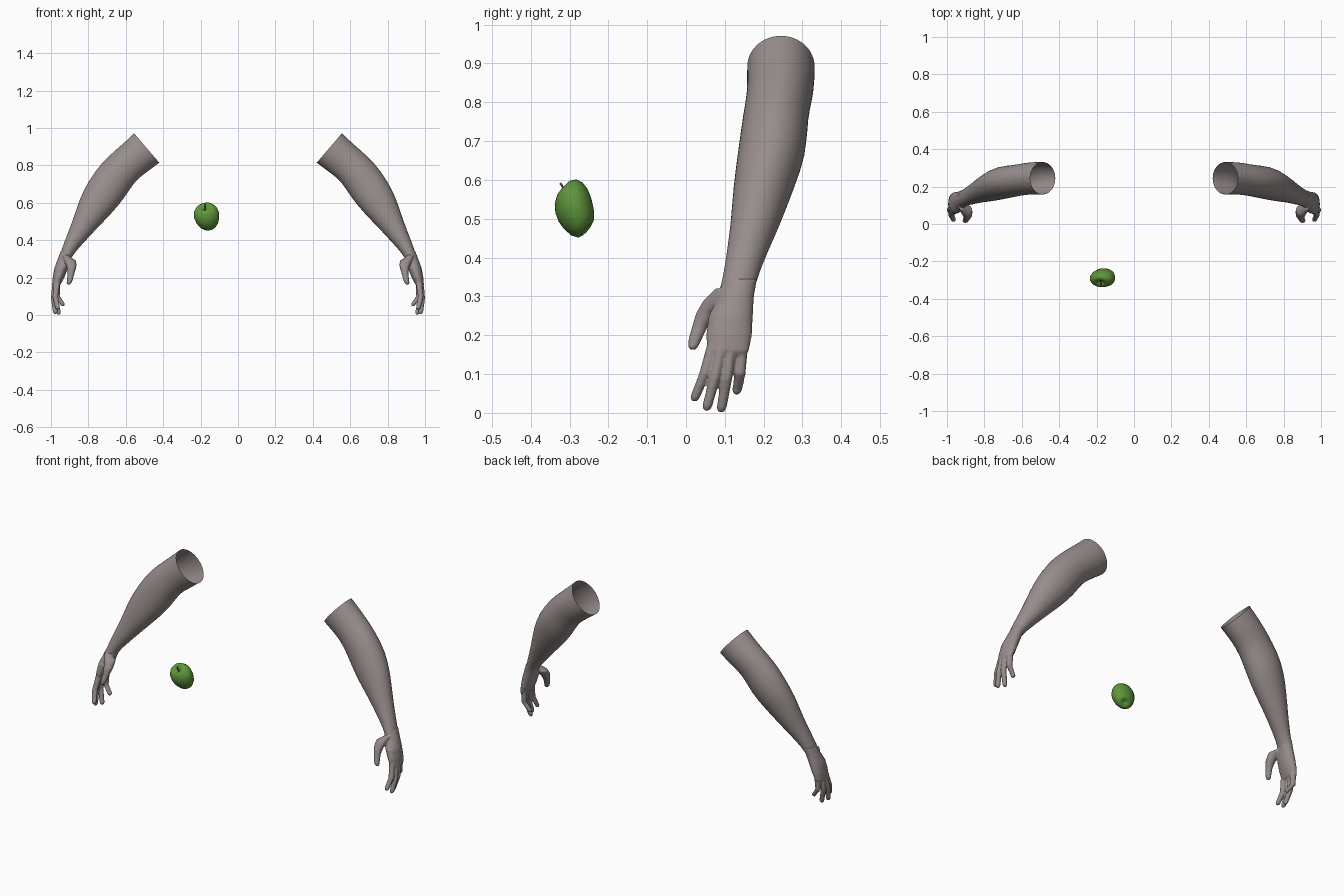
import bpy, bmesh, math
from mathutils import Vector, Matrix

if "Cube" in bpy.data.objects:
    bpy.data.objects.remove(bpy.data.objects["Cube"])


def material(name, color):
    m = bpy.data.materials.new(name)
    m.diffuse_color = (*color, 1)
    m.use_nodes = True
    m.node_tree.nodes["Principled BSDF"].inputs["Base Color"].default_value = m.diffuse_color
    return m


skin = material("grey skin", (0.31, 0.27, 0.26))
green = material("apple green", (0.115, 0.30, 0.045))
brown = material("stem brown", (0.09, 0.06, 0.035))


def loft(bm, sections, sides, caps):
    """Tube through rings given as (centre, half axis a, half axis b)."""
    rings = []
    for c, a, b in sections:
        c, a, b = Vector(c), Vector(a), Vector(b)
        angles = [2 * math.pi * i / sides for i in range(sides)]
        rings.append([bm.verts.new(c + a * math.cos(t) + b * math.sin(t)) for t in angles])
    for r, s in zip(rings, rings[1:]):
        for i in range(sides):
            j = (i + 1) % sides
            bm.faces.new((r[i], r[j], s[j], s[i]))
    if caps:
        bm.faces.new(rings[0])
        bm.faces.new(rings[-1])


def finish(bm, name, mat):
    bmesh.ops.recalc_face_normals(bm, faces=bm.faces[:])
    for f in bm.faces:
        f.smooth = True
    me = bpy.data.meshes.new(name)
    bm.to_mesh(me)
    bm.free()
    me.materials.append(mat)
    ob = bpy.data.objects.new(name, me)
    bpy.context.collection.objects.link(ob)
    return ob


# Arms: open sleeves, each row is outer x, z, inner x, z, front y, back y
arm_rows = [
    (.556, .972, .42, .813, .157, .332), (.60, .93, .455, .788, .156, .332),
    (.655, .882, .495, .757, .157, .328), (.73, .815, .553, .715, .146, .314),
    (.80, .718, .607, .622, .133, .312), (.846, .625, .68, .538, .121, .278),
    (.874, .535, .755, .462, .116, .247), (.905, .45, .82, .392, .106, .212),
    (.935, .375, .872, .335, .096, .186), (.947, .335, .887, .31, .088, .178)]
bm = bmesh.new()
loft(bm, [(((ox + ix) / 2, (y0 + y1) / 2, (oz + iz) / 2),
           ((ox - ix) / 2, 0, (oz - iz) / 2), (0, (y1 - y0) / 2, 0))
          for ox, oz, ix, iz, y0, y1 in arm_rows], 24, False)
arms = finish(bm, "arms", skin)
arms.modifiers.new("smooth form", 'SUBSURF').levels = 1
arms.modifiers["smooth form"].render_levels = 1
arms.modifiers.new("other side", 'MIRROR')

# Hands: palm, thumb and fingers fused into one skin
bm = bmesh.new()


def upright(rows, sides=16):
    loft(bm, [((x, y, z), (rx, 0, 0), (0, ry, 0)) for x, y, z, rx, ry in rows], sides, True)


upright([(.912, .140, .345, .034, .043), (.928, .129, .30, .036, .046),
         (.945, .115, .25, .037, .057), (.96, .111, .20, .031, .059),
         (.972, .108, .16, .022, .054), (.975, .107, .148, .012, .046)], 24)
upright([(.925, .095, .32, .015, .02), (.897, .075, .29, .033, .03),
         (.89, .052, .255, .026, .027), (.893, .035, .22, .018, .020),
         (.899, .023, .188, .016, .017), (.904, .018, .17, .013, .013),
         (.905, .018, .162, .006, .006)])
for base, mid, tip in [((.967, .069, .175), (.977, .048, .10), (.965, .024, .042)),
                       ((.975, .093, .175), (.985, .074, .09), (.977, .055, .018)),
                       ((.975, .117, .175), (.980, .105, .09), (.960, .092, .014)),
                       ((.967, .145, .175), (.968, .139, .10), (.938, .132, .06))]:
    base, mid, tip = Vector(base), Vector(mid), Vector(tip)
    end = tip + Vector((-.001, -.002, -.013))
    upright([(*base, .017, .015), (*mid, .0155, .0145),
             (*tip, .0135, .013), (*tip.lerp(end, .6), .0105, .010), (*end, .005, .005)])
hands = finish(bm, "hands", skin)
rm = hands.modifiers.new("fuse", 'REMESH')
rm.mode = 'VOXEL'
rm.voxel_size = 0.004
rm.use_smooth_shade = True
sm = hands.modifiers.new("soften", 'SMOOTH')
sm.factor = 0.5
sm.iterations = 5
hands.modifiers.new("other side", 'MIRROR').use_mirror_merge = False

# Apple: turned profile, tilted forward and flattened front to back
axis = Vector((-.012, -.035, .045)).normalized()
tilt = axis.to_track_quat('Z', 'Y').to_matrix().to_4x4()
place = Matrix.Translation((-.166, -.2855, .525)) @ Matrix.Diagonal((1, .7, 1, 1)) @ tilt
profile = [(.002, -.058), (.012, -.062), (.024, -.069), (.038, -.064), (.053, -.045),
           (.064, -.015), (.068, .012), (.064, .036), (.052, .056), (.036, .066),
           (.020, .063), (.010, .053), (.002, .045)]
bm = bmesh.new()
loft(bm, [((0, 0, z), (r, 0, 0), (0, r, 0)) for r, z in profile], 32, True)
bm.transform(place)
finish(bm, "apple", green)

# Stem: thin bent stalk rising from the dimple
bm = bmesh.new()
loft(bm, [((x, 0, z), (r, 0, 0), (0, r, 0)) for x, z, r in
          [(0, .042, .0025), (.001, .06, .0025), (.004, .075, .003), (.008, .086, .004)]], 8, True)
bm.transform(place)
finish(bm, "apple_stem", brown)
